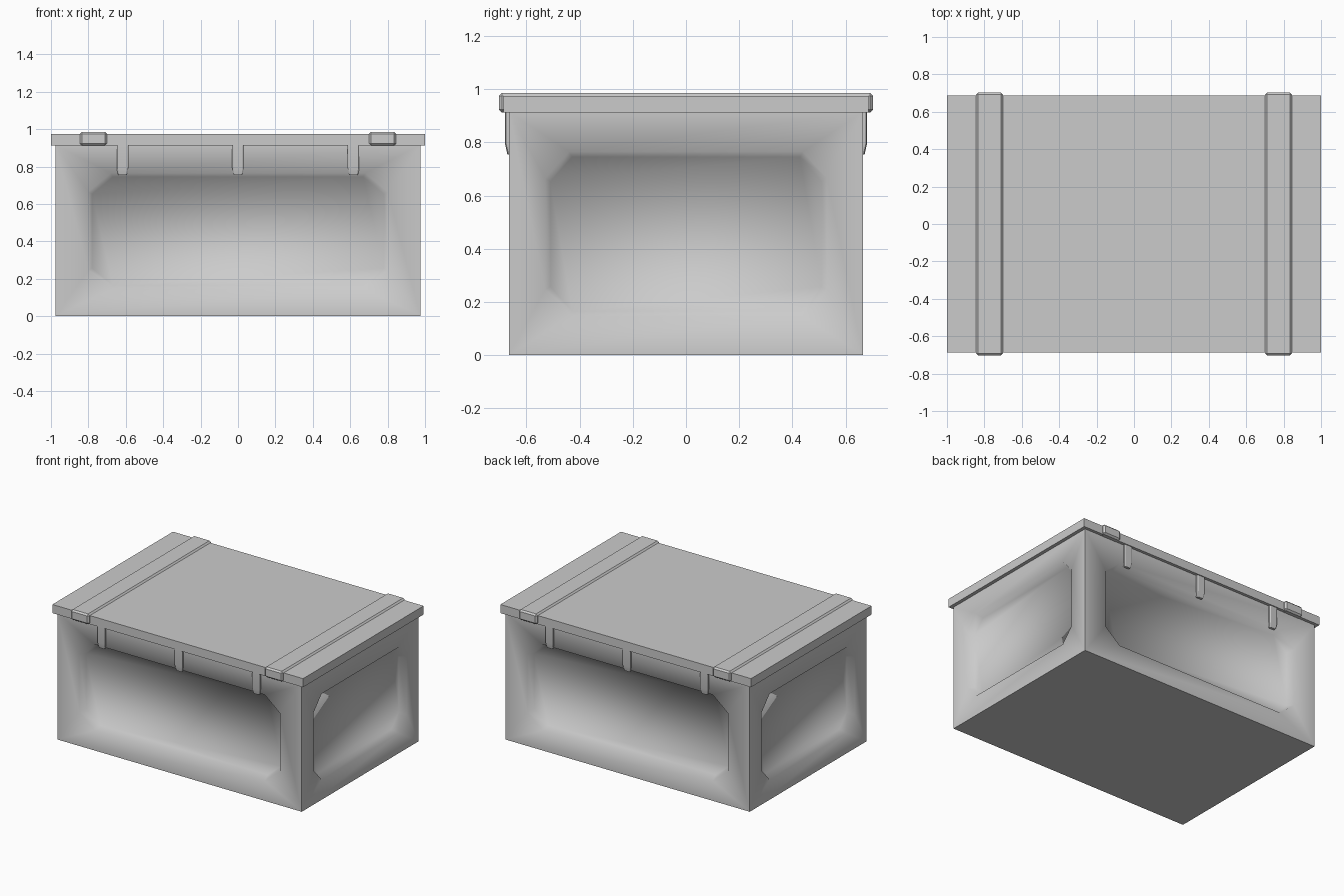
import bpy, bmesh, math
from mathutils import Vector

if "Cube" in bpy.data.objects:
    bpy.data.objects.remove(bpy.data.objects["Cube"])

BX, BY, BZ = 0.975, 0.666, 0.915     # body half width, half depth, height


def finish(name, bm, angle):
    bmesh.ops.remove_doubles(bm, verts=bm.verts, dist=1e-4)
    bmesh.ops.recalc_face_normals(bm, faces=bm.faces)
    me = bpy.data.meshes.new(name)
    bm.to_mesh(me)
    bm.free()
    ob = bpy.data.objects.new(name, me)
    bpy.context.collection.objects.link(ob)
    bpy.ops.object.select_all(action='DESELECT')
    ob.select_set(True)
    bpy.context.view_layer.objects.active = ob
    bpy.ops.object.shade_smooth_by_angle(angle=math.radians(angle))
    return ob


def box(name, centre, size, bevel=0.0):
    bm = bmesh.new()
    bmesh.ops.create_cube(bm, size=1)
    for v in bm.verts:
        v.co = Vector([c + p * s for c, p, s in zip(centre, v.co, size)])
    if bevel:
        bmesh.ops.bevel(bm, geom=bm.edges[:], offset=bevel, segments=1,
                        profile=0.5, affect='EDGES')
    return finish(name, bm, 30)


def octagon(h, z0, z1, cu, cz):
    # corner-cut rectangle, two points per corner, counter-clockwise
    return [(-h, z0 + cz), (-h + cu, z0), (h - cu, z0), (h, z0 + cz),
            (h, z1 - cz), (h - cu, z1), (-h + cu, z1), (-h, z1 - cz)]


def recessed_side(bm, half, dist, turn, panel_half, cut):
    # one wall with a sunken corner-cut panel, all in (u, z) plus depth
    c, s = math.cos(turn), math.sin(turn)

    def verts(pts, depth):
        d = dist - depth
        return [bm.verts.new((u * c + d * s, u * s - d * c, z)) for u, z in pts]

    rim = verts([(-half, 0), (half, 0), (half, BZ), (-half, BZ)], 0)
    lip = verts(octagon(panel_half, 0.145, 0.765, cut, 0.1), 0)
    floor = verts(octagon(panel_half - 0.02, 0.165, 0.745, cut - 0.008, 0.092), 0.05)
    for i in range(4):
        a, b = lip[2 * i], lip[2 * i + 1]
        nxt = lip[(2 * i + 2) % 8]
        bm.faces.new((rim[i], b, a))
        bm.faces.new((rim[i], rim[(i + 1) % 4], nxt, b))
    for i in range(8):
        j = (i + 1) % 8
        bm.faces.new((lip[i], lip[j], floor[j], floor[i]))
    bm.faces.new(floor)


# Body with four sunken panels
bm = bmesh.new()
for k in range(4):
    half, dist, ph, cut = ((BX, BY, 0.80, 0.12), (BY, BX, 0.53, 0.09))[k % 2]
    recessed_side(bm, half, dist, k * math.pi / 2, ph, cut)
for z in (0, BZ):
    bm.faces.new([bm.verts.new((x, y, z)) for x, y in
                  ((-BX, -BY), (BX, -BY), (BX, BY), (-BX, BY))])
finish("crate_body", bm, 80)

# Lid and the two raised straps that wrap its edges
box("lid", (0, 0, 0.944), (2.0, 1.374, 0.062))
for side, x in (("left", -0.773), ("right", 0.773)):
    box("lid_strap_" + side, (x, 0, 0.949), (0.144, 1.406, 0.074), 0.011)


# Hanging clips on front and back
def clip(name, x, face):
    bm = bmesh.new()
    rows = [(0.92, 0.031, 0.681), (0.795, 0.031, 0.681),
            (0.765, 0.027, 0.674), (0.755, 0.022, 0.672)]
    rings = []
    for z, w, out in rows:
        pts = [(-w, 0.655), (-w, out - 0.004), (-w + 0.006, out),
               (w - 0.006, out), (w, out - 0.004), (w, 0.655)]
        rings.append([bm.verts.new((x + u, face * y, z)) for u, y in pts])
    for r0, r1 in zip(rings, rings[1:]):
        for i in range(6):
            j = (i + 1) % 6
            bm.faces.new((r0[i], r0[j], r1[j], r1[i]))
    bm.faces.new(rings[0])
    bm.faces.new(rings[-1])
    finish(name, bm, 30)


for label, face in (("front", -1), ("back", 1)):
    for i in range(3):
        clip(f"{label}_clip_{i + 1}", (i - 1) * 0.617, face)
